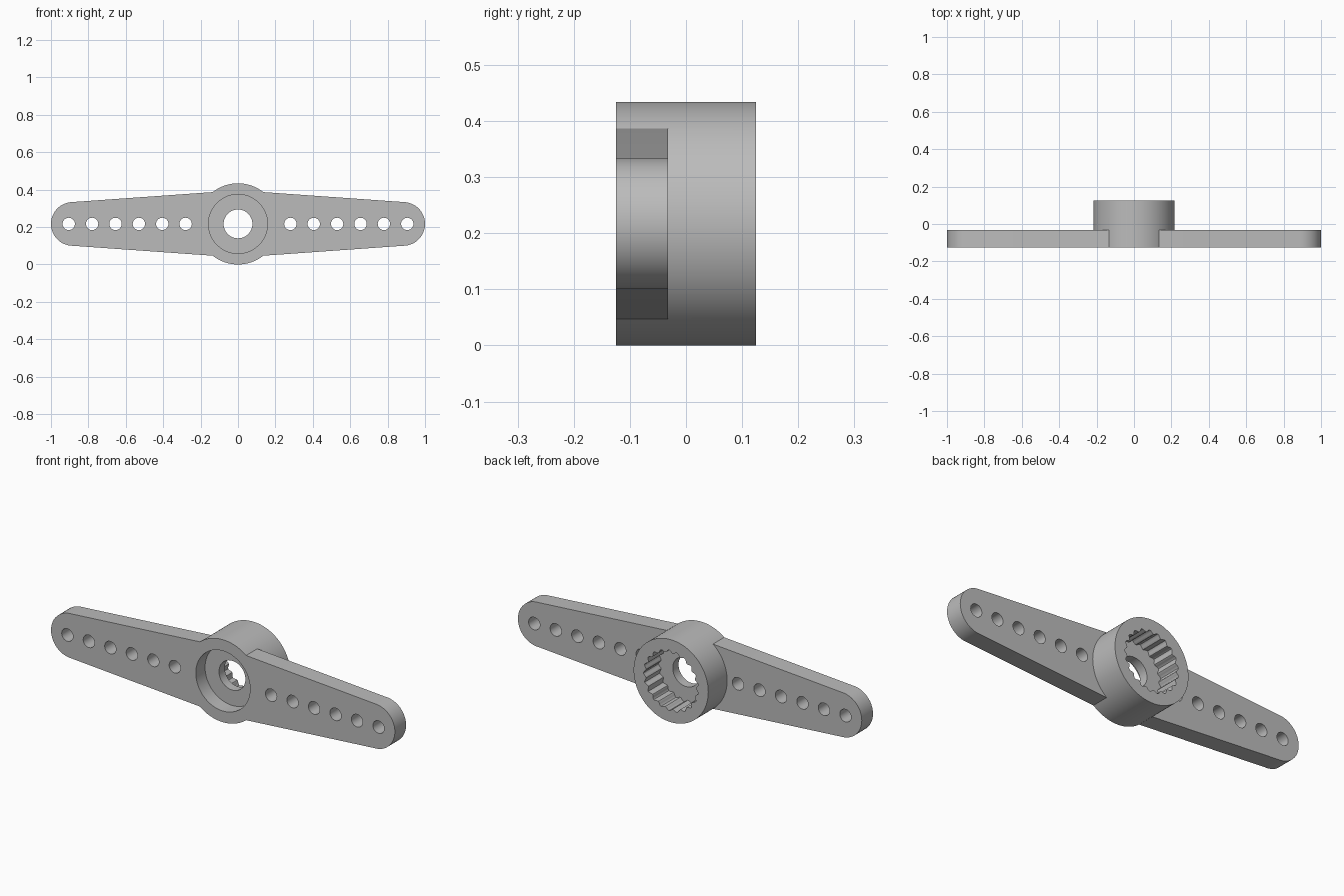
import bpy, bmesh, math

if "Cube" in bpy.data.objects:
    bpy.data.objects.remove(bpy.data.objects["Cube"], do_unlink=True)

CZ = 0.217                      # height of the hub axis
FRONT, BACK, ARM_BACK = -0.125, 0.125, -0.032
TEETH = 21

grey = bpy.data.materials.new("plastic_grey")
grey.use_nodes = True
colour = (0.5, 0.5, 0.5, 1)
grey.diffuse_color = colour
grey.node_tree.nodes["Principled BSDF"].inputs["Base Color"].default_value = colour


def prism(name, outline, y0, y1):
    """Extrude an x-z outline, measured from the hub axis, from y0 to y1."""
    bm = bmesh.new()
    face = bm.faces.new([bm.verts.new((x, y0, z + CZ)) for x, z in outline])
    moved = bmesh.ops.extrude_face_region(bm, geom=[face])["geom"]
    bmesh.ops.translate(bm, vec=(0, y1 - y0, 0),
                        verts=[v for v in moved if isinstance(v, bmesh.types.BMVert)])
    bmesh.ops.recalc_face_normals(bm, faces=bm.faces)
    mesh = bpy.data.meshes.new(name)
    bm.to_mesh(mesh)
    bm.free()
    mesh.materials.append(grey)
    obj = bpy.data.objects.new(name, mesh)
    bpy.context.collection.objects.link(obj)
    return obj


def circle(r, n, cx=0, wave=0, lobes=0):
    pts = []
    for i in range(n):
        a = 2 * math.pi * i / n
        rr = r + wave * math.cos(lobes * a)
        pts.append((cx + rr * math.cos(a), rr * math.sin(a)))
    return pts


def combine(target, tool, operation):
    """Apply a boolean and discard the tool."""
    mod = target.modifiers.new("boolean", "BOOLEAN")
    mod.operation, mod.solver, mod.object = operation, "EXACT", tool
    bpy.context.view_layer.objects.active = target
    bpy.ops.object.modifier_apply(modifier=mod.name)
    bpy.data.objects.remove(tool, do_unlink=True)


# Tapered arm with round tips
TIP, TIP_X = 0.117, 0.883
steps = 24
right_tip = [(TIP_X + TIP * math.cos(a), TIP * math.sin(a))
             for a in (math.pi * (i / steps - 0.5) for i in range(steps + 1))]
left_tip = [(-x, -z) for x, z in right_tip]
outline = right_tip + [(0.135, 0.17), (-0.135, 0.17)] + left_tip + [(-0.135, -0.17), (0.135, -0.17)]
horn = prism("servo_arm_with_hub", outline, FRONT, ARM_BACK)

# Round hub
combine(horn, prism("hub", circle(CZ, 96), FRONT, BACK), "UNION")

# Screw recess, splined shaft socket and the bore between them
combine(horn, prism("recess", circle(0.158, 72), FRONT - 0.1, -0.048), "DIFFERENCE")
combine(horn, prism("socket", circle(0.153, TEETH * 8, 0, 0.007, TEETH), 0.0, BACK + 0.1), "DIFFERENCE")
combine(horn, prism("bore", circle(0.077, 48), -0.2, 0.1), "DIFFERENCE")

# Rows of linkage holes
for side in (-1, 1):
    for i in range(6):
        hole = prism("hole", circle(0.033, 32, side * (0.28 + 0.125 * i)), -0.2, 0.1)
        combine(horn, hole, "DIFFERENCE")

# Smooth curved walls, keep rims crisp
bpy.ops.object.select_all(action="DESELECT")
horn.select_set(True)
bpy.context.view_layer.objects.active = horn
bpy.ops.object.shade_smooth_by_angle(angle=math.radians(30))
